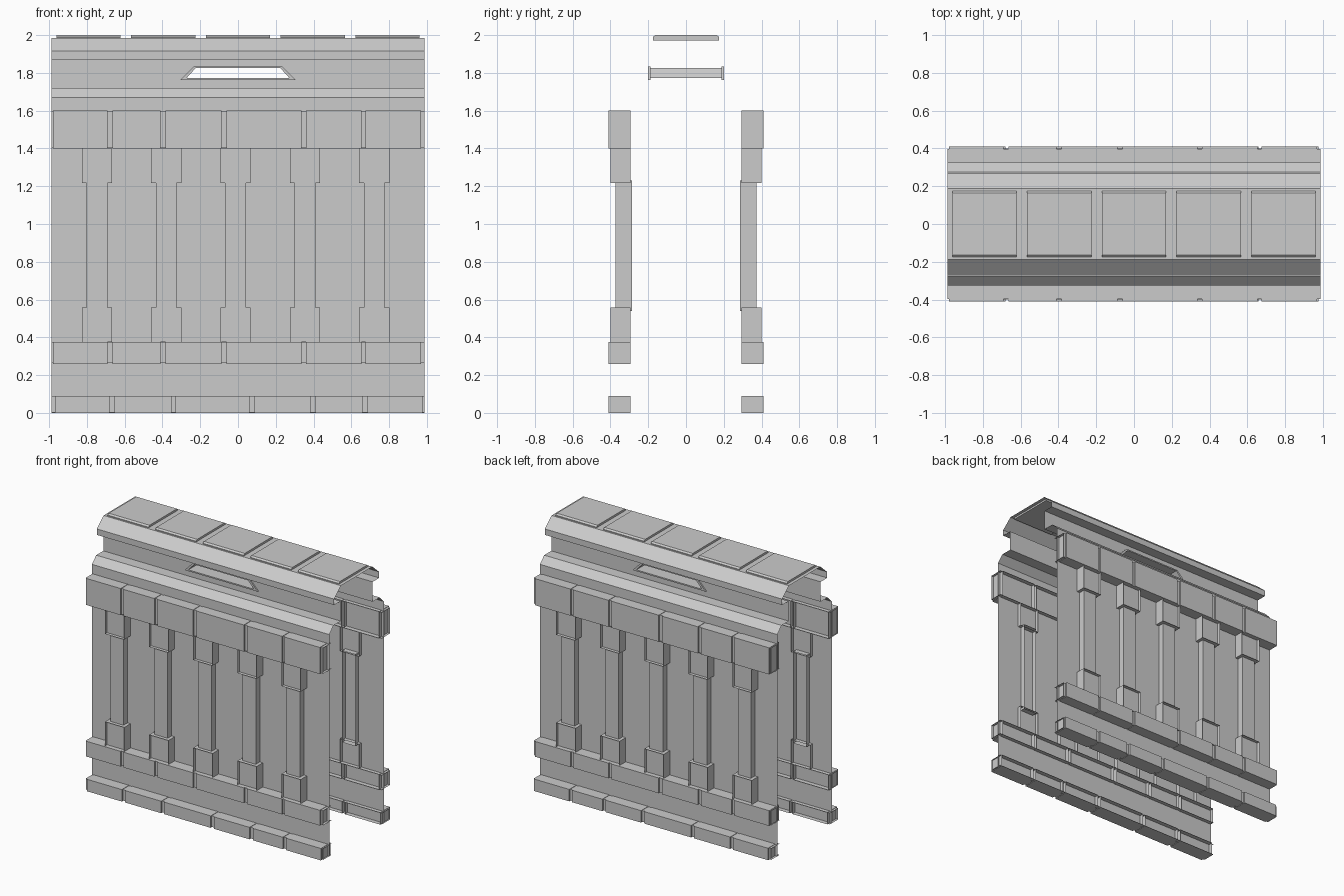
import bpy, bmesh

if "Cube" in bpy.data.objects:
    bpy.data.objects.remove(bpy.data.objects["Cube"])

HALF = 0.988  # half length of the wall


def finish(name, bm, mirror=True):
    bmesh.ops.recalc_face_normals(bm, faces=bm.faces)
    mesh = bpy.data.meshes.new(name)
    bm.to_mesh(mesh)
    bm.free()
    ob = bpy.data.objects.new(name, mesh)
    bpy.context.collection.objects.link(ob)
    if mirror:
        mod = ob.modifiers.new("both_sides", 'MIRROR')
        mod.use_axis = (False, True, False)
        mod.use_mirror_merge = False
    return ob


def open_box(bm, x0, x1, yf, yb, z0, z1, ends=True):
    """Box without its inner (back) face; returns the front face."""
    f = [bm.verts.new((x, yf, z)) for x, z in ((x0, z0), (x1, z0), (x1, z1), (x0, z1))]
    b = [bm.verts.new((v.co.x, yb, v.co.z)) for v in f]
    front = bm.faces.new(f)
    for i in range(4):
        if ends or i in (0, 2):
            j = (i + 1) % 4
            bm.faces.new((f[j], f[i], b[i], b[j]))
    return front


def sheet(bm, profile):
    """Extrude an open (y, z) profile along the full length."""
    a = [bm.verts.new((-HALF, y, z)) for y, z in profile]
    b = [bm.verts.new((HALF, y, z)) for y, z in profile]
    for i in range(len(profile) - 1):
        bm.faces.new((a[i], b[i], b[i + 1], a[i + 1]))


# Main skin: lower wall with its shoulder, and the cornice with flat roof
bm = bmesh.new()
sheet(bm, [(-0.325, 0), (-0.325, 1.67), (-0.275, 1.72), (-0.19, 1.72)])
finish("wall_skin", bm)
bm = bmesh.new()
half = [(-0.19, 1.87), (-0.268, 1.87), (-0.268, 1.915), (-0.187, 1.985)]
sheet(bm, half + [(-y, z) for y, z in reversed(half)])
finish("cornice", bm, mirror=False)

# Recessed panel around the slot
slot_out = [(-0.305, 1.762), (0.305, 1.762), (0.235, 1.834), (-0.235, 1.834)]
slot_in = [(-0.273, 1.772), (0.273, 1.772), (0.225, 1.825), (-0.225, 1.825)]
rect = [(-HALF, 1.72), (HALF, 1.72), (HALF, 1.87), (-HALF, 1.87)]


def bridge(bm, a, ya, b, yb):
    va = [bm.verts.new((x, ya, z)) for x, z in a]
    vb = [bm.verts.new((x, yb, z)) for x, z in b]
    for i in range(4):
        j = (i + 1) % 4
        bm.faces.new((va[i], va[j], vb[j], vb[i]))


bm = bmesh.new()
bridge(bm, rect, -0.19, slot_out, -0.19)
finish("recessed_panel", bm)

# Slot frame with its through tunnel
bm = bmesh.new()
bridge(bm, slot_out, -0.187, slot_out, -0.2)
bridge(bm, slot_out, -0.2, slot_in, -0.2)
bridge(bm, slot_in, -0.2, slot_in, 0)
bmesh.ops.remove_doubles(bm, verts=bm.verts, dist=1e-5)
finish("slot_frame", bm)

# Brick courses with a slightly recessed backing strip
upper = [(-0.98, -0.69), (-0.665, -0.41), (-0.385, -0.088),
         (-0.06, 0.335), (0.36, 0.655), (0.675, 0.968)]
base = [(-0.97, -0.68), (-0.655, -0.352), (-0.33, 0.06),
        (0.087, 0.383), (0.41, 0.66), (0.685, 0.977)]
for name, z0, z1, bricks in (("top_course", 1.40, 1.60, upper),
                             ("lower_course", 0.26, 0.375, upper),
                             ("base_course", 0.0, 0.09, base)):
    bm = bmesh.new()
    for x0, x1 in bricks:
        open_box(bm, x0, x1, -0.41, -0.295, z0, z1)
    finish(name + "_bricks", bm)
    bm = bmesh.new()
    open_box(bm, -HALF, HALF, -0.398, -0.3, z0 + 0.003, z1 - 0.003, ends=False)
    finish(name + "_backing", bm)

# Pilasters: a shaft with a recessed block at each end
for i in range(5):
    cx = -0.747 + i * 0.367
    bm = bmesh.new()
    open_box(bm, cx - 0.055, cx + 0.055, -0.373, -0.286, 0.54, 1.23)
    finish(f"pilaster_shaft_{i + 1}", bm)
    bm = bmesh.new()
    for z0 in (0.375, 1.218):
        front = open_box(bm, cx - 0.08, cx + 0.08, -0.4, -0.295, z0, z0 + 0.182)
        bmesh.ops.inset_region(bm, faces=[front], thickness=0.04, use_even_offset=True)
        ext = bmesh.ops.extrude_face_region(bm, geom=[front])
        verts = [g for g in ext["geom"] if isinstance(g, bmesh.types.BMVert)]
        bmesh.ops.translate(bm, verts=verts, vec=(0, 0.025, 0))
        if front.is_valid:
            bm.faces.remove(front)
    finish(f"pilaster_blocks_{i + 1}", bm)

# Roof tiles with chamfered long edges
tile = [(-0.175, 1.972), (0.175, 1.972), (0.175, 1.99), (0.163, 2.0), (-0.163, 2.0), (-0.175, 1.99)]
for i in range(5):
    x0 = -0.962 + i * 0.396
    bm = bmesh.new()
    face = bm.faces.new([bm.verts.new((x0, y, z)) for y, z in tile])
    ext = bmesh.ops.extrude_face_region(bm, geom=[face], use_keep_orig=True)
    verts = [g for g in ext["geom"] if isinstance(g, bmesh.types.BMVert)]
    bmesh.ops.translate(bm, verts=verts, vec=(0.34, 0, 0))
    finish(f"roof_tile_{i + 1}", bm, mirror=False)
